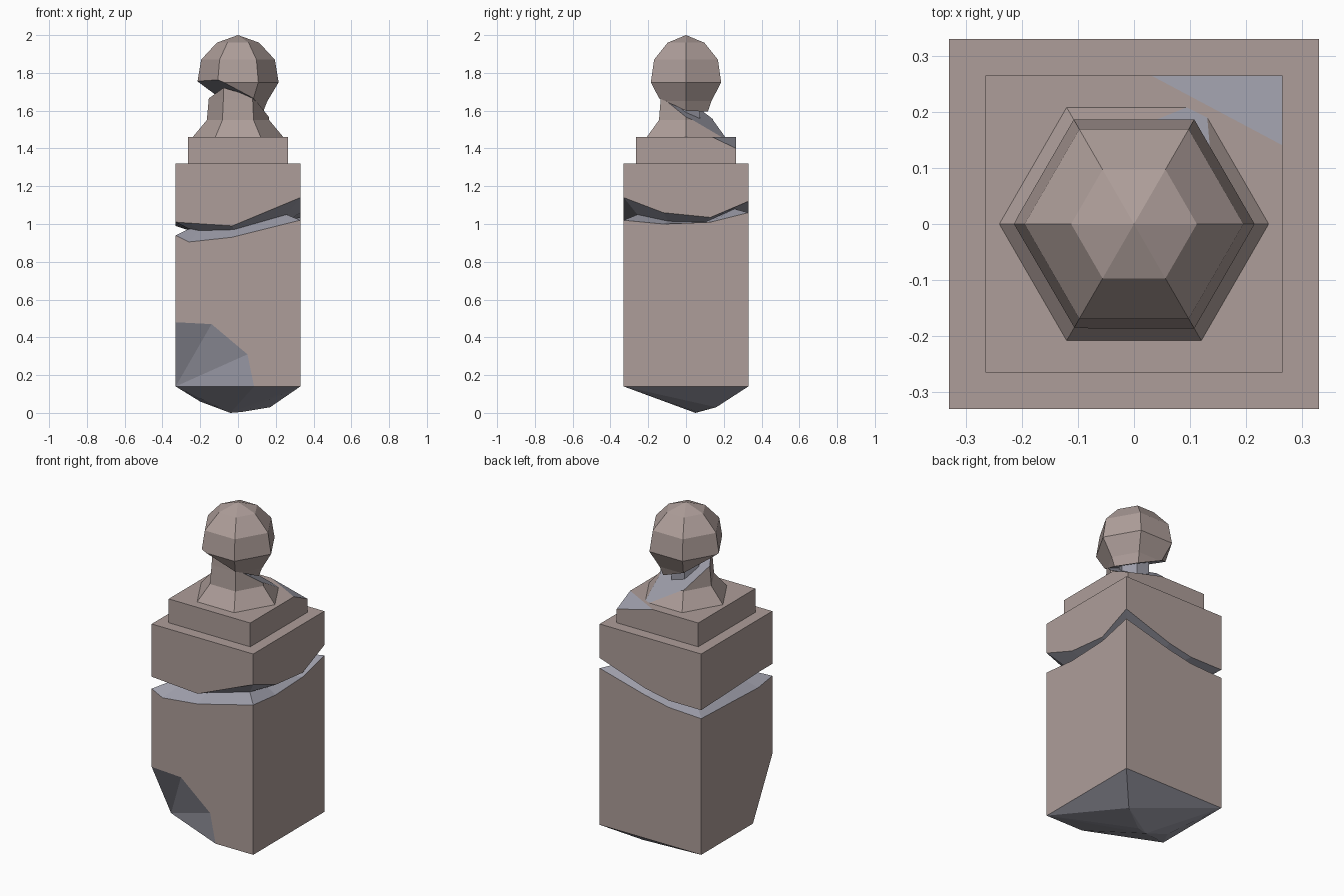
import bpy, bmesh
from math import cos, sin, pi
from mathutils import Vector

if "Cube" in bpy.data.objects:
    bpy.data.objects.remove(bpy.data.objects["Cube"])


def material(name, rgb):
    m = bpy.data.materials.new(name)
    m.diffuse_color = (*rgb, 1)
    m.use_nodes = True
    m.node_tree.nodes["Principled BSDF"].inputs["Base Color"].default_value = m.diffuse_color
    return m


STONE = material("stone", (0.42, 0.34, 0.32))
BROKEN = material("broken_stone", (0.34, 0.34, 0.40))


def finish(bm, name):
    bmesh.ops.recalc_face_normals(bm, faces=bm.faces)
    me = bpy.data.meshes.new(name)
    bm.to_mesh(me)
    bm.free()
    me.materials.append(STONE)
    me.materials.append(BROKEN)
    ob = bpy.data.objects.new(name, me)
    bpy.context.collection.objects.link(ob)
    return ob


def loft(rings, apex=None):
    bm = bmesh.new()
    vs = [[bm.verts.new(p) for p in r] for r in rings]
    n = len(vs[0])
    for a, b in zip(vs, vs[1:]):
        for i in range(n):
            j = (i + 1) % n
            bm.faces.new((a[i], a[j], b[j], b[i]))
    bm.faces.new(vs[0][::-1])
    if apex:
        t = bm.verts.new(apex)
        for i in range(n):
            bm.faces.new((vs[-1][i], vs[-1][(i + 1) % n], t))
    else:
        bm.faces.new(vs[-1])
    return bm


def hull(points):
    bm = bmesh.new()
    for p in points:
        bm.verts.new(p)
    bmesh.ops.convex_hull(bm, input=bm.verts)
    bmesh.ops.delete(bm, geom=[v for v in bm.verts if not v.link_faces], context='VERTS')
    return bm


def hexagon(r, z):
    return [(r * cos(i * pi / 3), r * sin(i * pi / 3), z) for i in range(6)]


def square(s, z):
    return [(-s, -s, z), (s, -s, z), (s, s, z), (-s, s, z)]


def cut(bm, co, no):
    # slice off the side the normal points to and cap it as a broken face
    g = bmesh.ops.bisect_plane(bm, geom=bm.verts[:] + bm.edges[:] + bm.faces[:],
                               plane_co=co, plane_no=no, clear_outer=True)
    edges = [e for e in g['geom_cut'] if isinstance(e, bmesh.types.BMEdge)]
    for f in bmesh.ops.contextual_create(bm, geom=edges)['faces']:
        f.material_index = 1


# square column with a jagged crack: x, y, upper lip, valley, lower lip
W = 0.33
crack = [
    (-W, -W, 1.01, .975, .94), (-.26, -W, 1.005, .965, .905),
    (-.03, -W, .99, .97, .93), (W, -W, 1.14, 1.05, 1.02),
    (W, -.12, 1.06, 1.015, 1.0), (W, .13, 1.035, 1.01, 1.01),
    (W, W, 1.12, 1.08, 1.06), (.03, W, 1.02, 1.0, .98),
    (-.12, W, .99, .975, .95), (-W, W, .99, .965, .94),
    (-W, .05, 1.0, .965, .93), (-W, -.2, 1.01, .97, .92)]
k = 0.78
column = finish(loft([
    [(p[0], p[1], .14) for p in crack],
    [(p[0], p[1], p[4]) for p in crack],
    [(p[0] * k, p[1] * k, p[3]) for p in crack],
    [(p[0], p[1], p[2]) for p in crack],
    [(p[0], p[1], 1.32) for p in crack]]), "column")

# chipped lower corner, front left
pts = [(-.45, -.33, .48), (-.45, -.45, .48), (-.33, -.15, .14), (-.45, -.15, .14),
       (-.33, -.15, .05), (-.45, -.15, .05), (.085, -.33, .05), (.085, -.45, .05),
       (-.45, -.45, .05)]
for x, z in [(-.33, .48), (-.14, .47), (0, .34), (.05, .31), (.085, .14)]:
    pts += [(x, -.33, z), (x, -.45, z)]
cutter = finish(hull(pts), "chip_cutter")
cutter.hide_render = True
mod = column.modifiers.new("chip", 'BOOLEAN')
mod.operation = 'DIFFERENCE'
mod.solver = 'EXACT'
mod.object = cutter
bpy.context.view_layer.objects.active = column
bpy.ops.object.modifier_apply(modifier=mod.name)
bpy.data.objects.remove(cutter)
for p in column.data.polygons:
    p.material_index = 0 if max(abs(c) for c in p.normal) > 0.999 else 1

# broken underside
under = hull([(-W, -.15, .14), (.085, -W, .14), (W, -W, .14), (W, W, .14), (-W, W, .14),
              (-.04, .05, 0), (.02, .06, .005), (.17, .16, .03), (-.2, .04, .06)])
top = [f for f in under.faces if abs(f.normal.z) > .99
       and all(v.co.z > .139 for v in f.verts)]
bmesh.ops.delete(under, geom=top, context='FACES_ONLY')
for f in under.faces:
    f.material_index = 1
finish(under, "broken_underside")

# cap slab with its back right corner knocked off
slab = loft([square(.265, 1.32), square(.265, 1.46)])
cut(slab, (.03, .265, 1.46), Vector((.0075, .0141, .0294)).normalized())
finish(slab, "cap_slab")

# flared hexagonal neck, sheared along a slope
neck = loft([hexagon(.24, 1.45), hexagon(.24, 1.46), hexagon(.165, 1.55),
             hexagon(.155, 1.66), hexagon(.15, 1.76)])
cut(neck, (0, 0, 1.617), Vector((.31, .615, 1)).normalized())
finish(neck, "neck")

# ball finial with a sheared base, and the core left joining it to the neck
ball = loft([hexagon(.12, 1.56), hexagon(.155, 1.65), hexagon(.215, 1.75),
             hexagon(.195, 1.87), hexagon(.112, 1.96)], (0, 0, 2))
cut(ball, (0, 0, 1.66), Vector((-.45, -.3, -1)).normalized())
finish(ball, "ball_finial")
core = loft([hexagon(.085, 1.5), hexagon(.085, 1.68)])
for f in core.faces:
    f.material_index = 1
finish(core, "finial_core")
